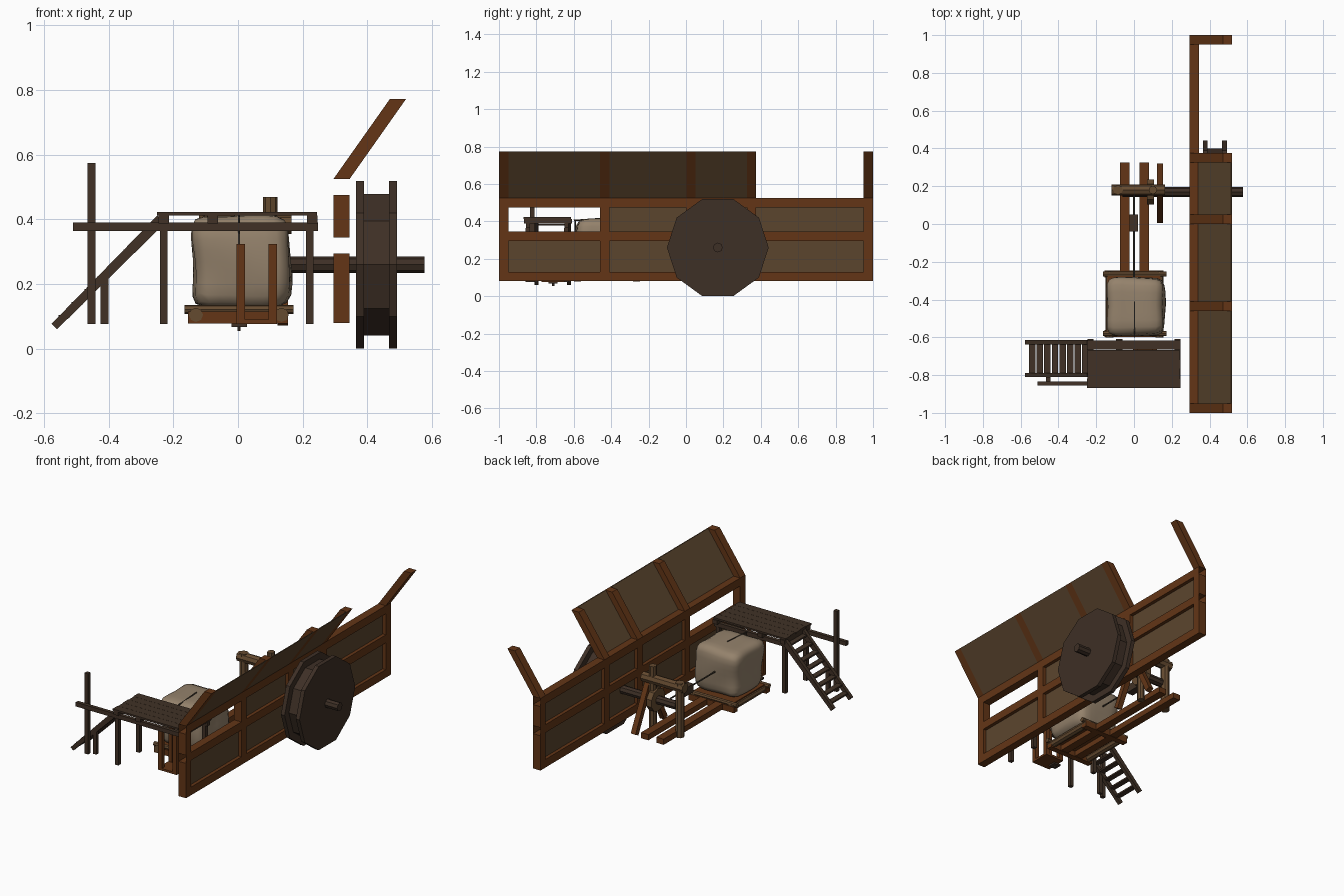
import bpy, bmesh, math
from mathutils import Vector, Matrix

if "Cube" in bpy.data.objects:
    bpy.data.objects.remove(bpy.data.objects["Cube"])


def material(name, r, g, b):
    m = bpy.data.materials.new(name)
    m.diffuse_color = (r, g, b, 1)
    m.use_nodes = True
    m.node_tree.nodes["Principled BSDF"].inputs["Base Color"].default_value = m.diffuse_color
    return m


RED = material("red brown timber", 0.125, 0.036, 0.008)
PANEL = material("panel brown", 0.105, 0.06, 0.027)
DARK = material("dark wood", 0.052, 0.031, 0.019)
WHEEL = material("wheel dark brown", 0.048, 0.029, 0.019)
TAN = material("tan log", 0.13, 0.07, 0.03)
STONE = material("stone", 0.30, 0.225, 0.15)
ROPE = material("rope", 0.06, 0.045, 0.03)


def finish(name, bm, mat, smooth=False):
    bmesh.ops.recalc_face_normals(bm, faces=bm.faces[:])
    me = bpy.data.meshes.new(name)
    bm.to_mesh(me)
    bm.free()
    me.materials.append(mat)
    ob = bpy.data.objects.new(name, me)
    bpy.context.collection.objects.link(ob)
    for p in me.polygons:
        p.use_smooth = smooth
    return ob


def box(name, x0, x1, y0, y1, z0, z1, mat):
    bm = bmesh.new()
    bmesh.ops.create_cube(bm, size=1)
    for v in bm.verts:
        v.co = Vector(((x0 + x1) / 2 + v.co.x * (x1 - x0),
                       (y0 + y1) / 2 + v.co.y * (y1 - y0),
                       (z0 + z1) / 2 + v.co.z * (z1 - z0)))
    return finish(name, bm, mat)


def prism(name, xz, y0, y1, mat, caps=True):
    """Extrude an xz outline along y, with or without end caps."""
    bm = bmesh.new()
    a = [bm.verts.new((x, y0, z)) for x, z in xz]
    b = [bm.verts.new((x, y1, z)) for x, z in xz]
    n = len(xz)
    for i in range(n):
        j = (i + 1) % n
        bm.faces.new((a[i], a[j], b[j], b[i]))
    if caps:
        bm.faces.new(a)
        bm.faces.new(b[::-1])
    return finish(name, bm, mat)


def rod(name, p0, p1, r, mat, sides=8, turn=0.0, r2=None):
    p0, p1 = Vector(p0), Vector(p1)
    d = p1 - p0
    bm = bmesh.new()
    rot = d.to_track_quat('Z', 'Y').to_matrix().to_4x4()
    bmesh.ops.create_cone(bm, cap_ends=True, segments=sides, radius1=r,
                          radius2=r2 or r, depth=d.length,
                          matrix=Matrix.Translation((p0 + p1) / 2) @ rot @ Matrix.Rotation(turn, 4, 'Z'))
    return finish(name, bm, mat)


# Long wall: hollow-ended rails, posts and sloping roof posts
W0, W1 = 0.295, 0.345
LEAN = 0.175
for name, z in (("bottom", 0.08), ("middle", 0.295), ("top", 0.475)):
    prism("wall_rail_" + name, [(W0, z), (W1, z), (W1, z + .05), (W0, z + .05)],
          -1, 1, RED, caps=False)
posts = [-1.0, -0.46, 0.0, 0.325, 0.95]
for y in posts:
    box("wall_post_lower", W0, W1, y, y + .05, 0.08, 0.295, RED)
    box("wall_post_upper", W0, W1, y, y + .05, 0.345, 0.475, RED)
    prism("leaning_post", [(W0, .525), (W1, .525), (W1 + LEAN, .773), (W0 + LEAN, .773)],
          y, y + .05, RED)

# Wall infill panels; the upper front bay stays open, the last roof bay too
for i in range(4):
    y0, y1 = posts[i] + .05, posts[i + 1]
    box("wall_panel_lower", .316, .324, y0, y1, .13, .295, PANEL)
    if i > 0:
        box("wall_panel_upper", .316, .324, y0, y1, .345, .475, PANEL)
    if i < 3:
        prism("leaning_panel", [(W1 - .006, .525), (W1, .525), (W1 + LEAN, .773),
                                (W1 + LEAN - .006, .773)], y0, y1, PANEL)

# Ten-sided hauling wheel with two flanges and an axle
CY, CZ = 0.17, 0.26
for name, x0, x1, r in (("wheel_flange_inner", .365, .39, .272),
                        ("wheel_flange_outer", .467, .492, .272),
                        ("wheel_drum", .39, .467, .23)):
    bm = bmesh.new()
    rings = [[bm.verts.new((x, CY + r * math.cos(k * math.pi / 5), CZ + r * math.sin(k * math.pi / 5)))
              for k in range(10)] for x in (x0, x1)]
    for k in range(10):
        j = (k + 1) % 10
        bm.faces.new((rings[0][k], rings[0][j], rings[1][j], rings[1][k]))
    bm.faces.new(rings[0])
    bm.faces.new(rings[1][::-1])
    finish(name, bm, WHEEL)
rod("wheel_axle", (-.06, CY, CZ), (.577, CY, CZ), .026, WHEEL)

# Winch frame: two posts, crossing log, disc and A-frame struts
rod("winch_post_right", (.10, .18, .08), (.10, .18, .47), .022, TAN)
rod("winch_post_left", (-.085, .18, .08), (-.085, .18, .415), .026, TAN)
rod("winch_log", (-.12, .18, .385), (.165, .18, .385), .03, TAN)
rod("winch_disc", (.07, CY, CZ), (.105, CY, CZ), .07, TAN, 10)
for y in (.02, .305):
    rod("winch_strut", (.138, y, .08), (.138, .165, .36), .023, RED, 4, math.pi / 4)

# Ground rails running from the winch to under the sled
for x in (-.05, .055):
    box("ground_rail", x - .025, x + .025, -.58, .325, .08, .115, RED)

# Sled with end boards and logs
for y in (-.58, -.265):
    box("sled_end_board", -.155, .155, y - .018, y + .018, .078, .115, RED)
    rod("sled_cross_log", (-.165, y, .122), (.172, y, .122), .014, TAN)
for x in (-.13, .135):
    rod("sled_side_log", (x, -.6, .105), (x, -.25, .105), .022, TAN)
box("sled_bed", -.14, .14, -.57, -.27, .112, .13, RED)

# Rounded stone block
bm = bmesh.new()
bmesh.ops.create_cube(bm, size=2)
bmesh.ops.subdivide_edges(bm, edges=bm.edges[:], cuts=7, use_grid_fill=True)
for v in bm.verts:
    c = v.co
    n = sum(abs(k) ** 7 for k in c) ** (1 / 7)
    c = c / n
    w = 1 + .035 * math.sin(3 * c.z + 2 * c.x + 1) + .025 * math.sin(4 * c.y - 2 * c.z)
    v.co = Vector((.01 + .15 * c.x * w, -.435 + .15 * c.y * w, .27 + .143 * c.z * (1 + .02 * math.sin(4 * c.x))))
finish("stone_block", bm, STONE, True)

# Hauling rope, pulley block and strap on the stone
rod("haul_rope", (0, .15, .28), (0, -.28, .28), .005, ROPE, 6)
box("rope_pulley", -.024, .022, -.04, .05, .255, .305, DARK)
rod("strap_top", (.003, -.6, .405), (.003, -.41, .418), .004, ROPE, 6)
rod("strap_front", (.003, -.592, .3), (.003, -.592, .405), .004, ROPE, 6)

# Raised platform: planks, cross beams, side rails and legs
for i in range(5):
    y = -.868 + i * .0506
    box("platform_plank", -.25 + .004 * (i % 2), .245 - .004 * (i % 2), y, y + .0496, .412, .423, DARK)
for x in (-.23, -.078, .23):
    box("platform_cross_beam", x - .016, x + .016, -.865, -.61, .388, .413, DARK)
box("platform_front_rail", -.51, .247, -.856, -.834, .364, .39, DARK)
box("platform_back_rail", -.25, .247, -.65, -.628, .364, .39, DARK)
for x in (-.23, .222):
    for y in (-.845, -.639):
        box("platform_leg", x - .012, x + .012, y - .012, y + .012, .077, .365, DARK)
box("tall_post", -.465, -.441, -.834, -.81, .077, .575, DARK)
box("stair_prop", -.425, -.401, -.81, -.79, .077, .22, DARK)

# Stairs
for y in (-.81, -.637):
    prism("stair_stringer", [(-.577, .077), (-.56, .06), (-.225, .39), (-.25, .412)], y, y + .022, DARK)
for i in range(8):
    t = (i + .6) / 8.2
    x, z = -.568 + .33 * t, .075 + .33 * t
    box("stair_tread", x - .012, x + .022, -.79, -.637, z - .004, z + .006, DARK)

# Small four-post stand beneath the platform
for x in (.008, .108):
    for y in (-.76, -.66):
        box("stand_post", x - .013, x + .013, y - .013, y + .013, .077, .324, RED)
box("stand_base", -.005, .121, -.773, -.647, .077, .09, RED)
rod("stand_pin", (.003, -.71, .055), (.003, -.71, .09), .006, DARK, 6)
box("stand_foot", -.02, .028, -.735, -.687, .068, .078, DARK)
